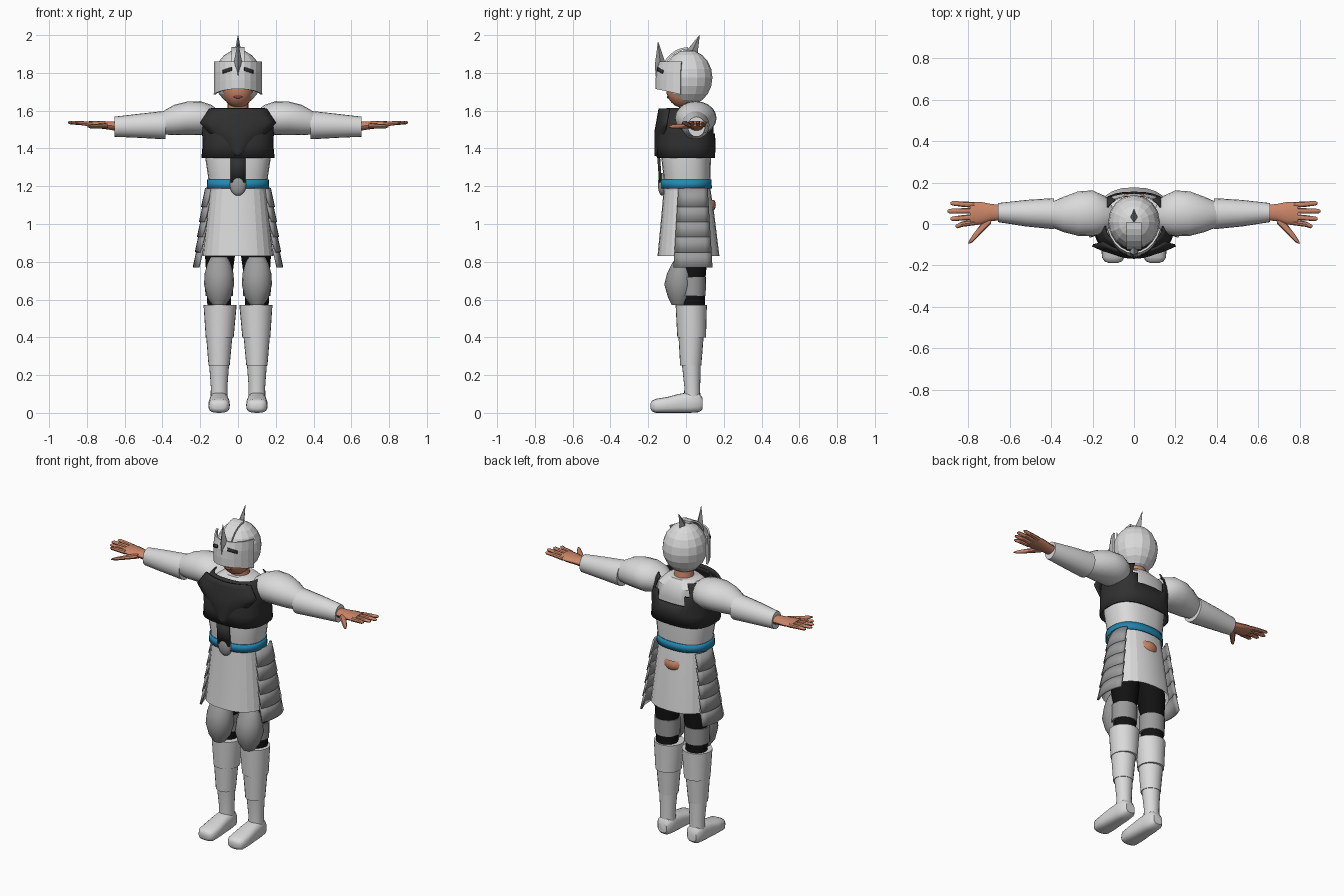
import bpy
import bmesh
from math import sin, cos, pi, radians, copysign

cube = bpy.data.objects.get("Cube")
if cube:
    bpy.data.objects.remove(cube, do_unlink=True)


def material(name, red, green, blue):
    mat = bpy.data.materials.new(name)
    mat.use_nodes = True
    mat.diffuse_color = (red, green, blue, 1)
    mat.node_tree.nodes["Principled BSDF"].inputs["Base Color"].default_value = (red, green, blue, 1)
    return mat


WHITE = material("white_armour", .7, .7, .7)
STEEL = material("grey_steel", .33, .33, .33)
CHARCOAL = material("charcoal_plate", .03, .03, .03)
BLACK = material("black_cloth", .006, .006, .006)
SKIN = material("skin", .6, .24, .14)
LIPS = material("lips", .35, .1, .07)
BLUE = material("blue_sash", .015, .25, .45)


def finish(name, bm, mat, mirror=False, smooth=True, thickness=0, angle=40):
    """Turn a bmesh into a named object with optional mirror and thickness."""
    bmesh.ops.recalc_face_normals(bm, faces=bm.faces)
    mesh = bpy.data.meshes.new(name)
    bm.to_mesh(mesh)
    bm.free()
    mesh.materials.append(mat)
    if smooth:
        mesh.shade_smooth()
        mesh.set_sharp_from_angle(angle=radians(angle))
    obj = bpy.data.objects.new(name, mesh)
    bpy.context.scene.collection.objects.link(obj)
    if thickness:
        solid = obj.modifiers.new("thickness", "SOLIDIFY")
        solid.thickness = thickness
        solid.offset = 0
    if mirror:
        obj.modifiers.new("mirror", "MIRROR")


def loft(name, mat, axis, rings, sides=20, power=1, cap=True, drop=None, **options):
    """Skin rings of (position, centre a, centre b, radius a, radius b) along an axis."""
    bm = bmesh.new()
    loops = []
    for t, ca, cb, ra, rb in rings:
        loop = []
        for i in range(sides):
            c, s = cos(2 * pi * i / sides), sin(2 * pi * i / sides)
            a = ca + ra * copysign(abs(c) ** power, c)
            b = cb + rb * copysign(abs(s) ** power, s)
            point = {"x": (t, a, b), "y": (a, t, b), "z": (a, b, t)}[axis]
            loop.append(bm.verts.new(point))
        loops.append(loop)
    for low, high in zip(loops, loops[1:]):
        for i in range(sides):
            j = (i + 1) % sides
            bm.faces.new((low[i], low[j], high[j], high[i]))
    if cap:
        bm.faces.new(loops[0])
        bm.faces.new(loops[-1])
    if drop:
        doomed = [f for f in bm.faces if drop(f.calc_center_median())]
        bmesh.ops.delete(bm, geom=doomed, context="FACES")
    finish(name, bm, mat, **options)


def sheet(name, mat, shape, columns, rows, **options):
    """Grid whose points come from shape(u, v) with u and v from 0 to 1."""
    bm = bmesh.new()
    grid = [[bm.verts.new(shape(u / columns, v / rows)) for u in range(columns + 1)]
            for v in range(rows + 1)]
    for low, high in zip(grid, grid[1:]):
        for i in range(columns):
            bm.faces.new((low[i], low[i + 1], high[i + 1], high[i]))
    finish(name, bm, mat, **options)


def ball(name, mat, centre, radii, segments=20, rings=12, drop=None, **options):
    bm = bmesh.new()
    bmesh.ops.create_uvsphere(bm, u_segments=segments, v_segments=rings, radius=1)
    bmesh.ops.scale(bm, vec=radii, verts=bm.verts)
    bmesh.ops.translate(bm, vec=centre, verts=bm.verts)
    if drop:
        doomed = [f for f in bm.faces if drop(f.calc_center_median())]
        bmesh.ops.delete(bm, geom=doomed, context="FACES")
    finish(name, bm, mat, **options)


# Head and neck
loft("neck", SKIN, "z", [(1.54, 0, .02, .075, .07), (1.6, 0, .02, .055, .055), (1.7, 0, .01, .055, .055)])
ball("face", SKIN, (0, -.015, 1.715), (.085, .09, .1))
ball("lips", LIPS, (0, -.094, 1.672), (.026, .008, .007), segments=12, rings=6)

# Faceted helmet with an open face
ball("helmet", WHITE, (0, .01, 1.775), (.125, .13, .147), segments=16, rings=10, smooth=False,
     drop=lambda c: c.y < -.04 and c.z < 1.73 and abs(c.x) < .085)


def visor_point(turn, z, lift=0):
    reach = .138 + .028 * cos(turn) - .3 * max(0, z - 1.8) + lift
    return (.128 + lift) * sin(turn), .01 - reach * cos(turn), z


def visor(u, v):
    turn = radians(150 * (u - .5))
    bottom = 1.675 + .04 * cos(turn)
    return visor_point(turn, bottom + v * (1.86 - bottom))


def slot(u, v):
    return visor_point(.25 + .4 * u, 1.812 + .018 * v - .016 * u, .007)


def crown(u, v):
    tilt = radians(25 + 65 * v)
    return .07 * (u - .5), .01 - .14 * cos(tilt), 1.775 + .155 * sin(tilt)


sheet("visor", WHITE, visor, 10, 3, smooth=False, thickness=.01)
sheet("visor_slot", CHARCOAL, slot, 3, 1, mirror=True, thickness=.004)
sheet("crown_ridge", WHITE, crown, 2, 5, smooth=False, thickness=.012)
loft("front_spike", STEEL, "z", [(1.73, 0, -.15, .004, .006), (1.84, 0, -.135, .025, .03),
                                 (1.965, 0, -.148, .001, .001)], sides=4, smooth=False)
loft("rear_spike", STEEL, "z", [(1.89, 0, .02, .022, .04), (2, 0, .072, .001, .001)],
     sides=4, smooth=False)

# Torso with breastplate open at the upper back
loft("torso", WHITE, "z", [(1.17, 0, .005, .15, .12), (1.26, 0, .005, .16, .125), (1.36, 0, 0, .175, .132),
                           (1.5, 0, .01, .17, .125), (1.57, 0, .02, .155, .11), (1.61, 0, .02, .085, .075)],
     sides=24, power=.8)
loft("breastplate", CHARCOAL, "z", [(1.35, 0, 0, .19, .15), (1.42, 0, 0, .183, .152), (1.48, 0, 0, .186, .15),
                                    (1.54, 0, .005, .185, .145), (1.59, 0, .015, .16, .125),
                                    (1.612, 0, .015, .14, .115)],
     sides=32, power=.75, cap=False, thickness=.008,
     drop=lambda c: c.z > 1.48 and c.y > .02 and abs(c.x) < .1)


def chest_shield(u, v):
    side = 2 * u - 1
    width = .03 + .17 * min(1, v / .7) - .05 * max(0, v - .7) / .3
    return width * side, -.162 + .05 * side * side + .045 * max(0, v - .5), 1.36 + .25 * v


sheet("chest_shield", CHARCOAL, chest_shield, 8, 10, thickness=.012)
sheet("centre_strap", CHARCOAL, lambda u, v: (.08 * (u - .5), -.135 - .01 * v, 1.22 + .14 * v),
      1, 1, thickness=.015)
ball("belt_medallion", STEEL, (0, -.125, 1.21), (.045, .024, .06))
loft("sash", BLUE, "z", [(1.188, 0, .002, .163, .132), (1.235, 0, .002, .16, .13)],
     sides=32, power=.85, cap=False, thickness=.006)

# Skirt, exposed skin patch and layered hip guards
loft("skirt", WHITE, "z", [(1.2, 0, .005, .15, .122), (1.05, 0, .01, .165, .14), (.83, 0, .013, .188, .164)],
     sides=24, power=.85, cap=False, angle=14)
ball("back_patch", SKIN, (0, .09, 1.1), (.075, .068, .055), drop=lambda c: c.z > 1.125)


def hip_guard(index):
    top = 1.19 - .08 * index

    def slat(u, v):
        across = 2 * u - 1
        half = .075 + .005 * index + .006 * v
        return (.168 + .011 * index + .022 * v - .025 * across ** 2,
                .037 + half * across, top - .1 * v)
    sheet("hip_guard_slat", STEEL, slat, 6, 1, mirror=True, thickness=.012)


for number in range(5):
    hip_guard(number)

# Arms
loft("shoulder_puff", WHITE, "x", [(.1, .04, 1.55, .05, .05), (.14, .045, 1.555, .09, .075),
                                   (.2, .052, 1.56, .11, .09), (.27, .05, 1.56, .107, .088),
                                   (.34, .046, 1.55, .085, .08), (.4, .045, 1.535, .06, .06)],
     mirror=True)
loft("forearm_guard", WHITE, "x", [(.385, .05, 1.523, .074, .074), (.4, .05, 1.523, .074, .074),
                                   (.52, .052, 1.52, .064, .064), (.655, .055, 1.515, .046, .053)],
     mirror=True)
loft("hand_wrist", SKIN, "x", [(.64, .055, 1.518, .036, .026), (.69, .055, 1.522, .042, .022),
                               (.74, .052, 1.526, .055, .02), (.79, .05, 1.53, .056, .015)],
     mirror=True, sides=14)
for base, end, reach in ((.092, .1, .885), (.064, .062, .9), (.034, .025, .885), (.008, -.01, .86)):
    loft("finger", SKIN, "x", [(.77, base, 1.528, .014, .013), (.83, (base + end) / 2, 1.534, .013, .011),
                               (reach - .01, end, 1.537, .011, .009), (reach, end, 1.537, .005, .004)],
         mirror=True, sides=8)
loft("thumb", SKIN, "x", [(.69, .03, 1.52, .03, .015), (.735, -.02, 1.518, .025, .013),
                          (.78, -.072, 1.516, .017, .01), (.797, -.09, 1.516, .006, .004)],
     mirror=True, sides=8)

# Legs
loft("thigh", BLACK, "z", [(.55, .1, .04, .062, .06), (.7, .1, .04, .066, .062), (.84, .095, .035, .08, .08),
                           (1, .085, .02, .08, .09)], mirror=True)
loft("knee_pad", STEEL, "z", [(.57, .1, -.035, .035, .04), (.61, .1, -.035, .063, .06),
                              (.68, .1, -.032, .08, .083), (.74, .1, -.03, .076, .07),
                              (.79, .1, -.025, .062, .05), (.825, .1, -.02, .045, .03)],
     sides=16, mirror=True)
loft("knee_strap", STEEL, "z", [(.62, .1, .036, .073, .068), (.72, .1, .036, .075, .07)], mirror=True)
loft("upper_greave", WHITE, "z", [(.4, .097, .03, .074, .076), (.55, .095, .028, .086, .082),
                                  (.57, .095, .028, .087, .083)], sides=24, mirror=True)
loft("middle_greave", WHITE, "z", [(.25, .1, .025, .056, .056), (.41, .099, .027, .07, .067)], mirror=True)
loft("lower_greave", WHITE, "z", [(.06, .1, .033, .045, .043), (.14, .1, .033, .044, .042),
                                  (.26, .1, .028, .053, .05)], mirror=True)
loft("shoe", WHITE, "y", [(.088, .1, .05, .03, .03), (.07, .1, .054, .045, .05), (.02, .1, .055, .05, .055),
                          (-.04, .1, .05, .053, .05), (-.1, .1, .042, .057, .042),
                          (-.16, .1, .037, .055, .037), (-.18, .1, .036, .042, .028),
                          (-.187, .1, .036, .025, .016)],
     power=.7, mirror=True)
